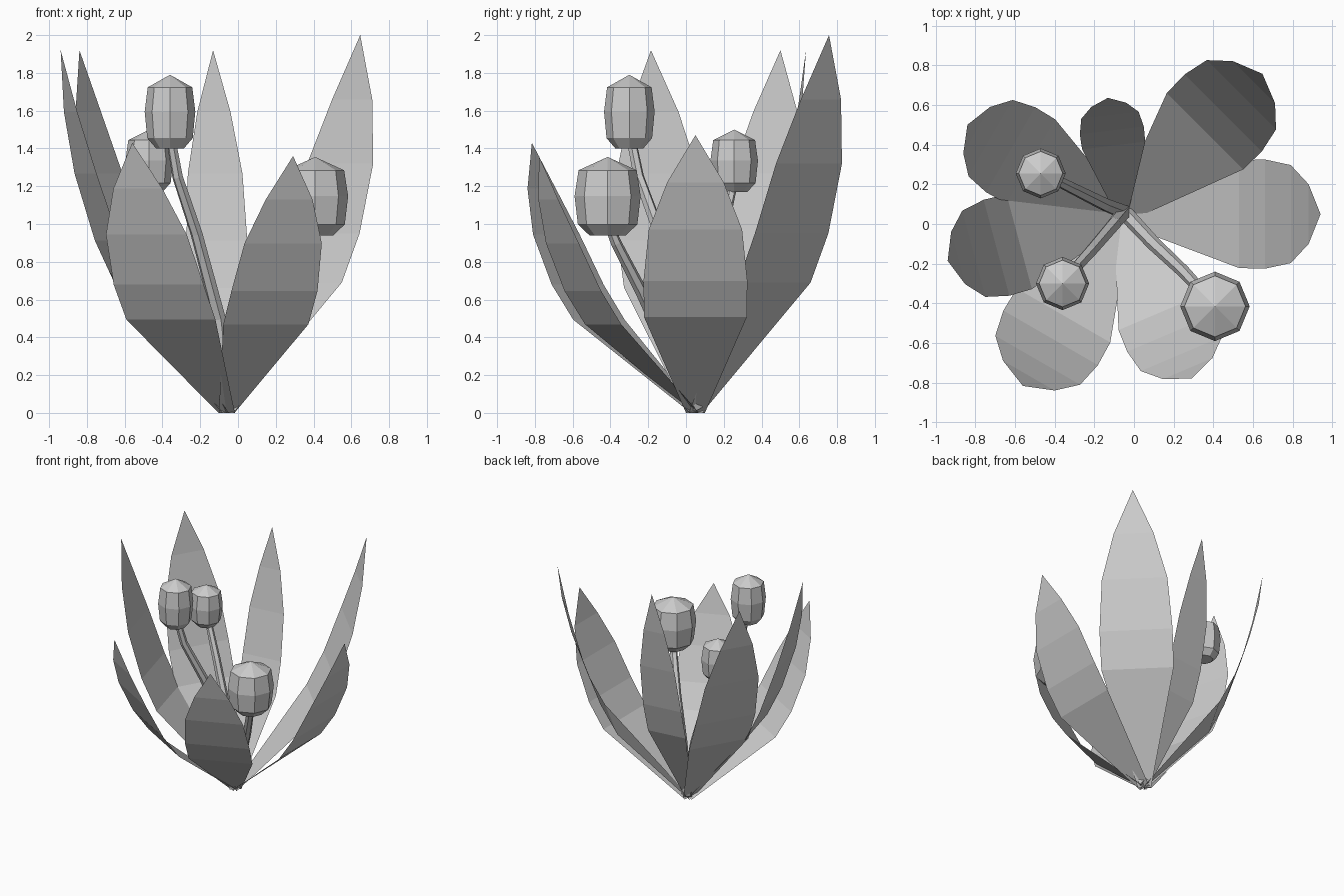
import bpy, bmesh
from math import sin, cos, pi, radians
from mathutils import Vector

cube = bpy.data.objects.get("Cube")
if cube:
    bpy.data.objects.remove(cube, do_unlink=True)

grey = bpy.data.materials.new("plain_grey")
grey.use_nodes = True
COLOUR = (0.6, 0.6, 0.6, 1)
grey.diffuse_color = COLOUR
grey.node_tree.nodes["Principled BSDF"].inputs["Base Color"].default_value = COLOUR

BASE = Vector((-0.06, 0.05, 0))


def finish(bm, name):
    mesh = bpy.data.meshes.new(name)
    bm.to_mesh(mesh)
    bm.free()
    mesh.materials.append(grey)
    obj = bpy.data.objects.new(name, mesh)
    bpy.context.collection.objects.link(obj)
    return obj


def bridge(bm, low, high):
    n = len(low)
    for i in range(n):
        j = (i + 1) % n
        bm.faces.new((low[i], low[j], high[j], high[i]))


# Leaf outline: distance from base, height share, half width
LEAF = [(0, 0, 0.05), (0.59, 0.345, 0.272), (0.72, 0.475, 0.275),
        (0.85, 0.66, 0.247), (0.94, 0.83, 0.15)]


def leaf(name, angle, height, scale):
    a = radians(angle)
    out, side = Vector((cos(a), sin(a), 0)), Vector((-sin(a), cos(a), 0))
    bm = bmesh.new()
    rows = []
    for r, z, w in LEAF:
        mid = BASE + out * r * scale + Vector((0, 0, z * height))
        rows.append([bm.verts.new(mid + side * w * scale * s) for s in (-1, 1)])
    for (a0, b0), (a1, b1) in zip(rows, rows[1:]):
        bm.faces.new((a0, a1, b1, b0))
    tip = bm.verts.new(BASE + out * scale + Vector((0, 0, height)))
    bm.faces.new((rows[-1][0], tip, rows[-1][1]))
    finish(bm, name)


leaf("right_leaf", 0, 1.47, 1.0)
leaf("back_right_leaf", 45, 2.0, 1.0)
leaf("back_leaf", 97, 1.92, 0.59)
leaf("back_left_leaf", 150, 1.92, 0.9)
leaf("left_leaf", 195, 1.92, 0.91)
leaf("front_left_leaf", 240, 1.43, 1.0)
leaf("front_right_leaf", 293, 1.36, 0.9)


def stem(name, path, sides=6):
    points = [Vector(p) for p in path]
    bm = bmesh.new()
    rings = []
    for i, p in enumerate(points):
        t = (points[min(i + 1, len(points) - 1)] - points[max(i - 1, 0)]).normalized()
        u = t.orthogonal().normalized()
        v = t.cross(u)
        r = 0.04 - 0.015 * i / (len(points) - 1)
        rings.append([bm.verts.new(p + r * (u * cos(2 * pi * k / sides) + v * sin(2 * pi * k / sides)))
                      for k in range(sides)])
    for low, high in zip(rings, rings[1:]):
        bridge(bm, low, high)
    bm.faces.new(rings[0][::-1])
    bm.faces.new(rings[-1])
    finish(bm, name)


# Bud profile: radius share, height share
BUD = [(0.55, 0), (0.9, 0.14), (1, 0.5), (0.88, 0.83)]


def bud(name, x, y, bottom, top, radius, sides=8):
    bm = bmesh.new()
    rings = []
    for r, h in BUD:
        z = bottom + (top - bottom) * h
        rings.append([bm.verts.new((x + radius * r * cos(2 * pi * k / sides),
                                    y + radius * r * sin(2 * pi * k / sides), z))
                      for k in range(sides)])
    for low, high in zip(rings, rings[1:]):
        bridge(bm, low, high)
    bm.faces.new(rings[0][::-1])
    apex = bm.verts.new((x, y, top))
    for k in range(sides):
        bm.faces.new((rings[-1][k], rings[-1][(k + 1) % sides], apex))
    finish(bm, name)


# Three stems with their buds
ROOT = (-0.05, 0.06, 0.03)
stem("tall_stem", [ROOT, (-0.1, 0, 0.5), (-0.22, -0.14, 0.95), (-0.32, -0.25, 1.25), (-0.355, -0.29, 1.45)])
stem("front_stem", [ROOT, (0.1, -0.1, 0.35), (0.25, -0.24, 0.65), (0.37, -0.37, 0.9), (0.4, -0.41, 1.0)])
stem("back_stem", [ROOT, (-0.15, 0.1, 0.5), (-0.33, 0.19, 0.95), (-0.45, 0.25, 1.22)])
bud("tall_bud", -0.36, -0.3, 1.4, 1.79, 0.134)
bud("front_bud", 0.408, -0.415, 0.94, 1.355, 0.175)
bud("back_bud", -0.47, 0.255, 1.17, 1.5, 0.126)
